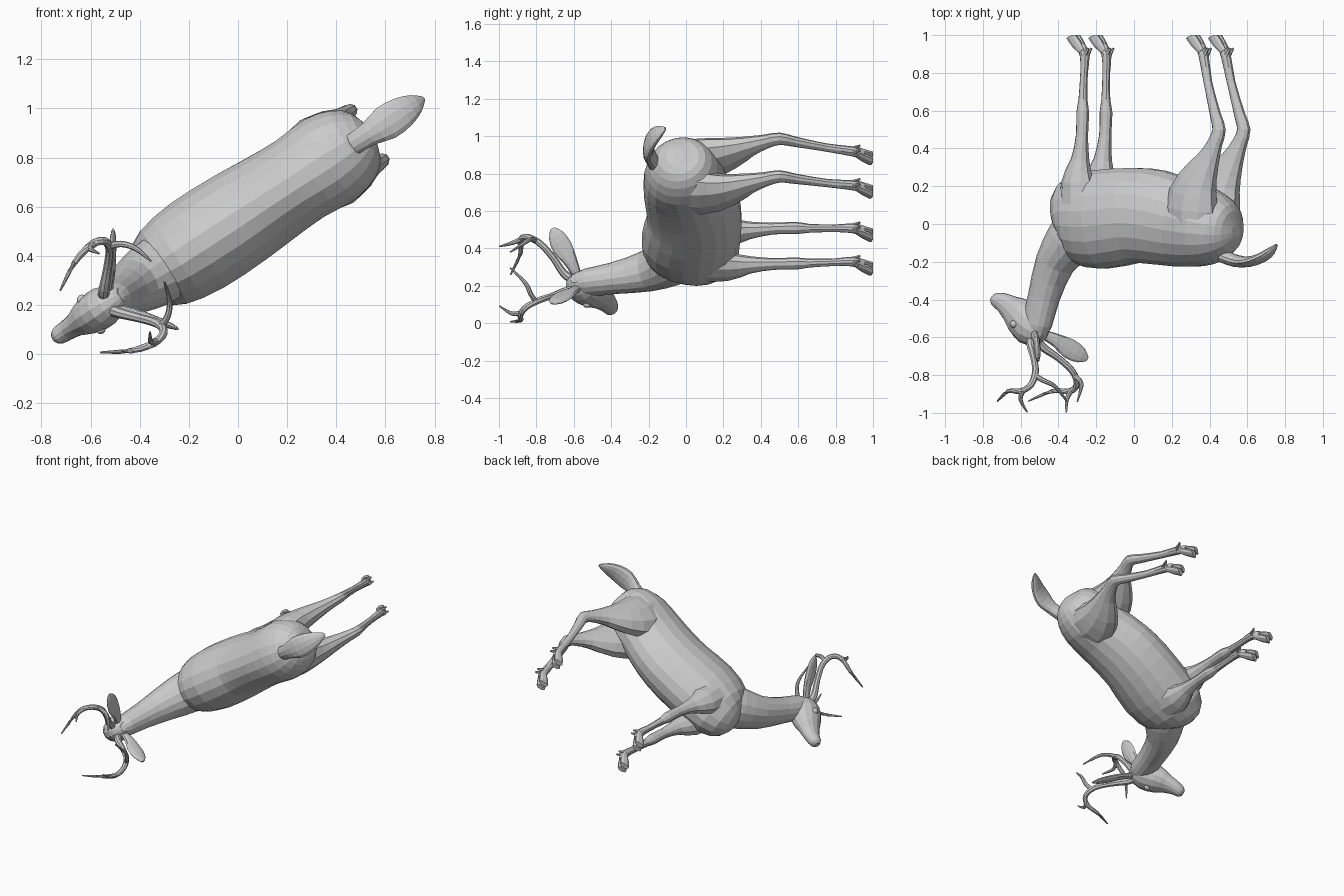
import bpy, bmesh, math
from mathutils import Vector

# Animal frame: a = head-to-tail axis (turned 33 deg in plan), s = sideways, h = height above the hooves.
C, S = math.cos(math.radians(33)), math.sin(math.radians(33))


def place(p):
    a, s, h = p
    return Vector((C * a - S * s, 1 - max(h, 0), 0.55 + S * a + C * s))


def spline(rows, steps):
    out = []
    for i in range(len(rows) - 1):
        p0, p1 = rows[max(i - 1, 0)], rows[i]
        p2, p3 = rows[i + 1], rows[min(i + 2, len(rows) - 1)]
        for k in range(steps):
            t = k / steps
            out.append([0.5 * (2 * q1 + (q2 - q0) * t + (2 * q0 - 5 * q1 + 4 * q2 - q3) * t * t
                               + (3 * q1 - q0 - 3 * q2 + q3) * t ** 3)
                        for q0, q1, q2, q3 in zip(p0, p1, p2, p3)])
    return out + [list(rows[-1])]


def loft(name, rows, sides=12, steps=2, ref=(0, 1, 0), side=1):
    """Skin of elliptical rings; each row is a, s, h, in-plane radius, radius along ref."""
    rows = spline(rows, steps)
    pts = [Vector(r[:3]) for r in rows]
    bm = bmesh.new()
    rings = []
    for i, r in enumerate(rows):
        t = (pts[min(i + 1, len(pts) - 1)] - pts[max(i - 1, 0)]).normalized()
        n = t.cross(Vector(ref)).normalized()
        b = n.cross(t)
        ring = []
        for k in range(sides):
            ang = 2 * math.pi * (k + 0.5) / sides
            p = pts[i] + n * math.cos(ang) * max(r[3], .003) + b * math.sin(ang) * max(r[4], .003)
            ring.append(bm.verts.new(place((p.x, p.y * side, p.z))))
        rings.append(ring)
    for r0, r1 in zip(rings, rings[1:]):
        for k in range(sides):
            j = (k + 1) % sides
            bm.faces.new((r0[k], r0[j], r1[j], r1[k]))
    bm.faces.new(rings[0])
    bm.faces.new(rings[-1])
    bmesh.ops.recalc_face_normals(bm, faces=bm.faces)
    me = bpy.data.meshes.new(name)
    bm.to_mesh(me)
    bm.free()
    ob = bpy.data.objects.new(name, me)
    bpy.context.collection.objects.link(ob)
    return ob


def ball(name, centre, r):
    bm = bmesh.new()
    bmesh.ops.create_uvsphere(bm, u_segments=10, v_segments=6, radius=r)
    bmesh.ops.translate(bm, verts=bm.verts, vec=place(centre))
    me = bpy.data.meshes.new(name)
    bm.to_mesh(me)
    bm.free()
    bpy.context.collection.objects.link(bpy.data.objects.new(name, me))


# Torso
loft("body", [(-.475, 0, 1.0, .05, .05), (-.44, 0, .985, .16, .12), (-.36, 0, .97, .24, .178),
              (-.2, 0, .975, .265, .205), (0, 0, .955, .255, .203), (.15, 0, .965, .252, .192),
              (.3, 0, .995, .235, .185), (.45, 0, 1.015, .212, .195), (.56, 0, 1.03, .17, .165),
              (.62, 0, 1.04, .11, .11), (.645, 0, 1.04, .03, .04)], 20)

# Neck
loft("neck", [(-.30, 0, .98, .15, .14), (-.40, 0, 1.09, .135, .14), (-.50, 0, 1.21, .102, .115),
              (-.57, 0, 1.39, .085, .085), (-.61, 0, 1.53, .08, .072), (-.625, 0, 1.60, .05, .05)], 16)

# Head, tapering to the muzzle
loft("head", [(-.565, 0, 1.59, .03, .03), (-.595, 0, 1.575, .075, .06), (-.65, 0, 1.545, .103, .083),
              (-.72, 0, 1.485, .097, .078), (-.78, 0, 1.445, .07, .052), (-.83, 0, 1.415, .052, .042),
              (-.875, 0, 1.40, .038, .036), (-.893, 0, 1.393, .018, .018)], 14)

# Tail, broad and flat
loft("tail", [(.56, 0, 1.17, .035, .045), (.64, 0, 1.195, .033, .052), (.72, 0, 1.20, .028, .074),
              (.80, 0, 1.18, .024, .066), (.86, 0, 1.145, .02, .042), (.9, 0, 1.11, .006, .01)], 12)

for side, tag in ((1, "left"), (-1, "right")):
    # Front leg
    loft("front_leg_" + tag,
         [(-.27, .11, .98, .12, .075), (-.285, .11, .78, .095, .07), (-.268, .11, .66, .052, .045),
          (-.255, .113, .53, .034, .030), (-.25, .113, .41, .036, .031), (-.25, .111, .34, .025, .023),
          (-.245, .108, .2, .021, .02), (-.242, .106, .11, .027, .026), (-.268, .106, .055, .024, .026)],
         10, side=side)
    # Hind leg with thigh and hock
    loft("hind_leg_" + tag,
         [(.43, .09, 1.08, .13, .09), (.43, .105, .92, .16, .095), (.475, .115, .78, .12, .075),
          (.545, .118, .66, .066, .05), (.59, .12, .57, .042, .036), (.615, .12, .50, .038, .031),
          (.59, .118, .42, .031, .026), (.54, .113, .25, .024, .021), (.51, .108, .11, .028, .026),
          (.485, .106, .055, .024, .026)],
         10, side=side)
    # Cloven hooves and dewclaws
    for leg, a0 in (("front", -.245), ("hind", .51)):
        for toe in (-1, 1):
            s0 = .107 + toe * .015
            loft(leg + "_hoof_" + tag,
                 [(a0 - .005, s0, .085, .02, .014), (a0 - .04, s0, .045, .03, .016),
                  (a0 - .068, s0 + toe * .004, .0, .036, .016)], 8, 1, side=side)
            loft(leg + "_dewclaw_" + tag,
                 [(a0 + .01, s0, .105, .014, .009), (a0 + .036, s0, .07, .006, .006)], 6, 1, side=side)
    # Ear
    loft("ear_" + tag,
         [(-.60, .045, 1.585, .018, .025), (-.555, .095, 1.615, .018, .036), (-.51, .155, 1.66, .017, .054),
          (-.47, .21, 1.695, .013, .042), (-.45, .24, 1.715, .005, .012)],
         10, ref=(0, 0, 1), side=side)
    # Eye
    ball("eye_" + tag, (-.712, side * .070, 1.53), .022)
    # Antler: main beam and two tines
    up = (.3, .2, 1)
    loft("antler_beam_" + tag,
         [(-.63, .035, 1.61, .024, .024), (-.61, .06, 1.655, .022, .022), (-.555, .12, 1.71, .018, .018),
          (-.505, .18, 1.78, .018, .018), (-.505, .222, 1.85, .017, .017), (-.56, .237, 1.885, .016, .016),
          (-.655, .213, 1.885, .012, .012), (-.765, .15, 1.938, .004, .004)],
         8, 3, ref=(0.9, .5, -.3), side=side)
    loft("antler_upper_tine_" + tag,
         [(-.545, .235, 1.875, .015, .015), (-.57, .225, 1.93, .011, .011), (-.55, .19, 1.997, .004, .004)],
         8, 3, side=side)
    loft("antler_rear_tine_" + tag,
         [(-.505, .195, 1.80, .015, .015), (-.455, .175, 1.83, .013, .013), (-.415, .128, 1.86, .011, .011),
          (-.39, .05, 1.94, .004, .004)],
         8, 3, ref=up, side=side)
